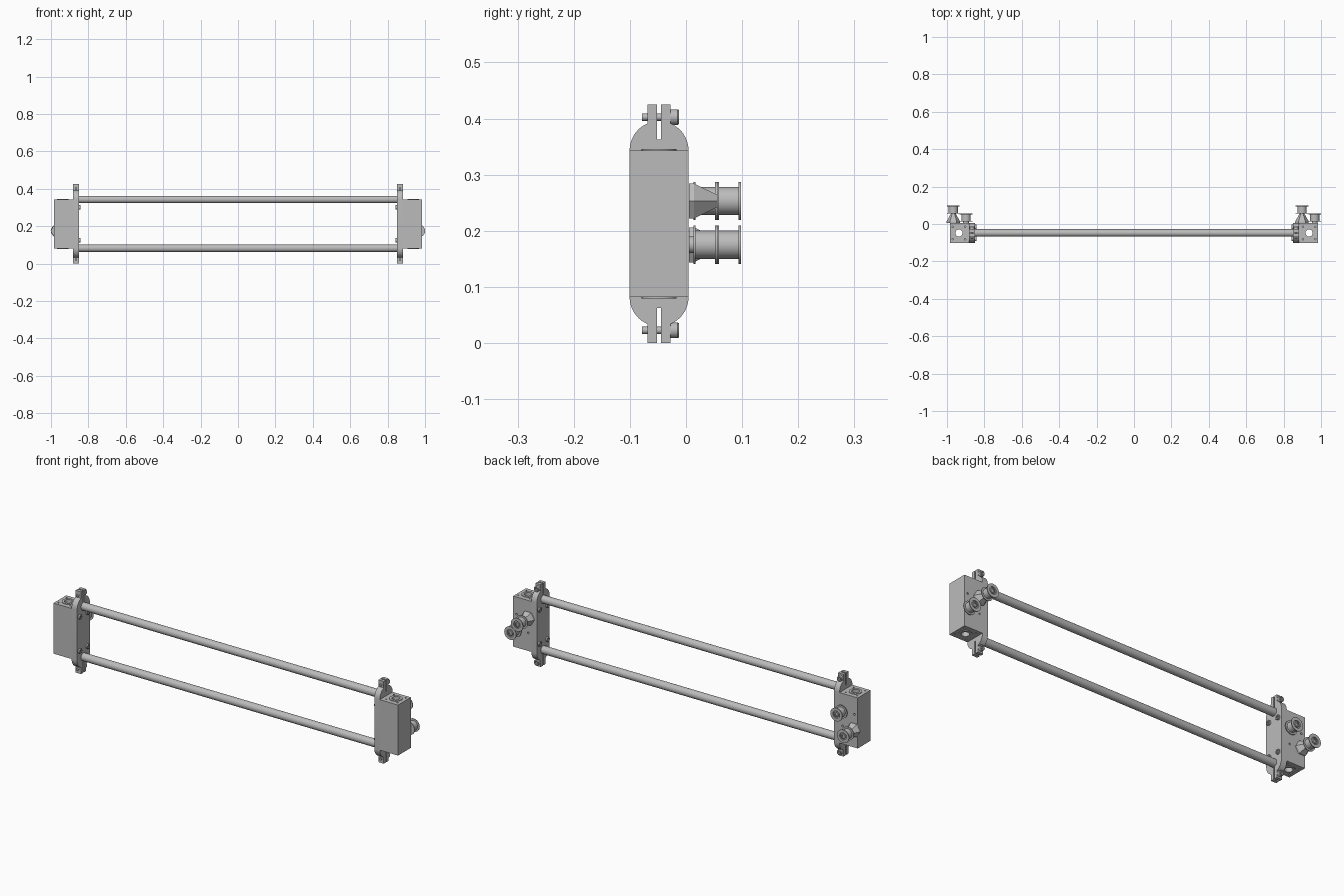
import bpy, bmesh, math
from mathutils import Vector, Matrix

cube = bpy.data.objects.get("Cube")
if cube:
    bpy.data.objects.remove(cube, do_unlink=True)

metal = bpy.data.materials.new("grey_metal")
metal.use_nodes = True
colour = (0.5, 0.5, 0.5, 1)
metal.diffuse_color = colour
metal.node_tree.nodes["Principled BSDF"].inputs["Base Color"].default_value = colour

MID_Y, MID_Z = -0.048, 0.2125   # centre of the end blocks
HALF_H = 0.1305                 # rods lie this far above and below the middle
BACK = 0.005                    # back face of the blocks


def finish(name, bm, smooth=True):
    bmesh.ops.recalc_face_normals(bm, faces=bm.faces)
    mesh = bpy.data.meshes.new(name)
    bm.to_mesh(mesh)
    bm.free()
    obj = bpy.data.objects.new(name, mesh)
    bpy.context.collection.objects.link(obj)
    mesh.materials.append(metal)
    if smooth:
        bpy.ops.object.select_all(action="DESELECT")
        obj.select_set(True)
        bpy.context.view_layer.objects.active = obj
        bpy.ops.object.shade_smooth_by_angle(angle=math.radians(35))
    return obj


def lathe(name, start, axis, profile, sides=32, smooth=True):
    """Spin (distance, radius) pairs about an axis; radius 0 closes an end."""
    bm = bmesh.new()
    turn = Vector(axis).to_track_quat("Z", "Y").to_matrix().to_4x4()
    verts = [bm.verts.new((r, 0, d)) for d, r in profile]
    edges = [bm.edges.new(pair) for pair in zip(verts, verts[1:])]
    bmesh.ops.spin(bm, geom=verts + edges, cent=(0, 0, 0), axis=(0, 0, 1),
                   angle=math.tau, steps=sides, use_merge=True)
    bmesh.ops.remove_doubles(bm, verts=bm.verts, dist=1e-5)
    bmesh.ops.transform(bm, matrix=Matrix.Translation(start) @ turn, verts=bm.verts)
    return finish(name, bm, smooth)


def rod(name, start, axis, length, radius, sides=24):
    return lathe(name, start, axis, [(0, 0), (0, radius), (length, radius), (length, 0)], sides)


def cap_screw(name, start, axis, radius, height):
    """Round head with a socket in its end."""
    r = radius
    profile = [(0, 0), (0, r), (height * .85, r), (height, r * .88), (height, r * .5),
               (height * .5, r * .5), (height * .5, 0)]
    return lathe(name, start, axis, profile, 24)


def cut(obj, cutter):
    mod = obj.modifiers.new("hole", "BOOLEAN")
    mod.object = cutter
    mod.solver = "EXACT"
    bpy.ops.object.select_all(action="DESELECT")
    bpy.context.view_layer.objects.active = obj
    obj.select_set(True)
    bpy.ops.object.modifier_apply(modifier=mod.name)
    bpy.data.objects.remove(cutter, do_unlink=True)


def end_block(name, s):
    """Drilled rectangular block with a vertical through hole."""
    bm = bmesh.new()
    bmesh.ops.create_cube(bm, size=1)
    bmesh.ops.scale(bm, vec=(0.105, 0.105, 2 * HALF_H), verts=bm.verts)
    bmesh.ops.translate(bm, vec=(s * 0.9325, MID_Y, MID_Z), verts=bm.verts)
    block = finish(name, bm, False)
    cx = s * 0.936
    cut(block, rod("bore_cutter", (cx, MID_Y, 0), (0, 0, 1), 0.45, 0.022, 32))
    for end in (-1, 1):
        for dx, dy in ((-1, -1), (-1, 1), (1, -1), (1, 1)):
            start = (cx + dx * .033, MID_Y + dy * .033, MID_Z + end * (HALF_H - .015))
            cut(block, rod("hole_cutter", start, (0, 0, end), 0.03, 0.004, 12))
    # unused mounting holes on the back
    for x, z in unused_holes(s):
        cut(block, rod("hole_cutter", (x, BACK - .015, z), (0, 1, 0), 0.03, 0.005, 12))
    bpy.ops.object.shade_smooth_by_angle(angle=math.radians(35))


def unused_holes(s):
    return [(s * 0.966, 0.253), (s * 0.898, 0.175)]


def clamp_plate(name, s):
    """Stadium plate with split clamping ears at both ends."""
    radius, ear, slot, top = 0.0525, 0.0205, 0.0035, 0.082
    limit = math.acos(ear / radius)
    arc = [(radius * math.cos(limit * i / 10), radius * math.sin(limit * i / 10))
           for i in range(11)]
    half = arc + [(ear, top), (slot, top), (slot, 0.019)]
    half += [(-u, v) for u, v in reversed(half)]
    half = [(u, v + HALF_H) for u, v in half]
    outline = half + [(-u, -v) for u, v in half]
    bm = bmesh.new()
    face = bm.faces.new([bm.verts.new((s * 0.85, MID_Y + u, MID_Z + v)) for u, v in outline])
    moved = bmesh.ops.extrude_face_region(bm, geom=[face])["geom"]
    bmesh.ops.translate(bm, vec=(s * 0.031, 0, 0),
                        verts=[g for g in moved if isinstance(g, bmesh.types.BMVert)])
    finish(name, bm)


def spool(name, x, y, z):
    """Flanged pulley with a recessed end and a screw."""
    r, hub, t, length = 0.034, 0.025, 0.004, 0.043
    lathe(name, (x, y, z), (0, 1, 0),
          [(0, 0), (0, r), (t, r), (t, hub), (length - t, hub), (length - t, r),
           (length, r), (length, .019), (length - .006, .019), (length - .006, 0)], 40)
    cap_screw(name + "_screw", (x, y + length - .008, z), (0, 1, 0), 0.013, 0.008)


for s, side in ((1, "left"), (-1, "right")):
    end_block(side + "_block", s)
    clamp_plate(side + "_clamp_plate", s)

    for end, level in ((1, "upper"), (-1, "lower")):
        tag = f"{side}_{level}"
        # bushing rim around the bore
        z = MID_Z + end * HALF_H
        lathe(tag + "_bushing", (s * 0.936, MID_Y, z), (0, 0, end),
              [(-.03, .019), (-.03, .022), (0, .022), (0, .031), (.003, .031),
               (.003, .019), (-.03, .019)], 32)
        # clamp bolt through the ears
        z = MID_Z + end * 0.19
        x = s * 0.866
        rod(tag + "_clamp_bolt", (x, -0.078, z), (0, 1, 0), 0.055, 0.0065, 20)
        cap_screw(tag + "_clamp_bolt_head", (x, -0.0275, z), (0, 1, 0), 0.014, 0.015)
        # screws holding the plate to the block
        for dy in (-1, 1):
            cap_screw(f"{tag}_plate_screw", (s * 0.8505, MID_Y + dy * .032, MID_Z + end * .088),
                      (-s, 0, 0), 0.012, 0.009)

    # one spool stands out on a tapered hexagonal spacer, the other sits on the block
    upper, lower = (s * 0.898, 0.253), (s * 0.966, 0.175)
    far, near = (upper, lower) if s > 0 else (lower, upper)
    lathe(side + "_spacer", (far[0], BACK, far[1]), (0, 1, 0),
          [(0, 0), (0, .036), (.009, .036), (.05, .013), (.05, 0)], 6, False)
    spool(side + "_far_spool", far[0], 0.055, far[1])
    rod(side + "_washer", (near[0], BACK, near[1]), (0, 1, 0), 0.009, 0.015)
    spool(side + "_near_spool", near[0], 0.013, near[1])

# long connecting rods
for end, level in ((1, "upper"), (-1, "lower")):
    rod(level + "_rod", (-0.879, MID_Y, MID_Z + end * HALF_H), (1, 0, 0), 1.758, 0.02, 32)
